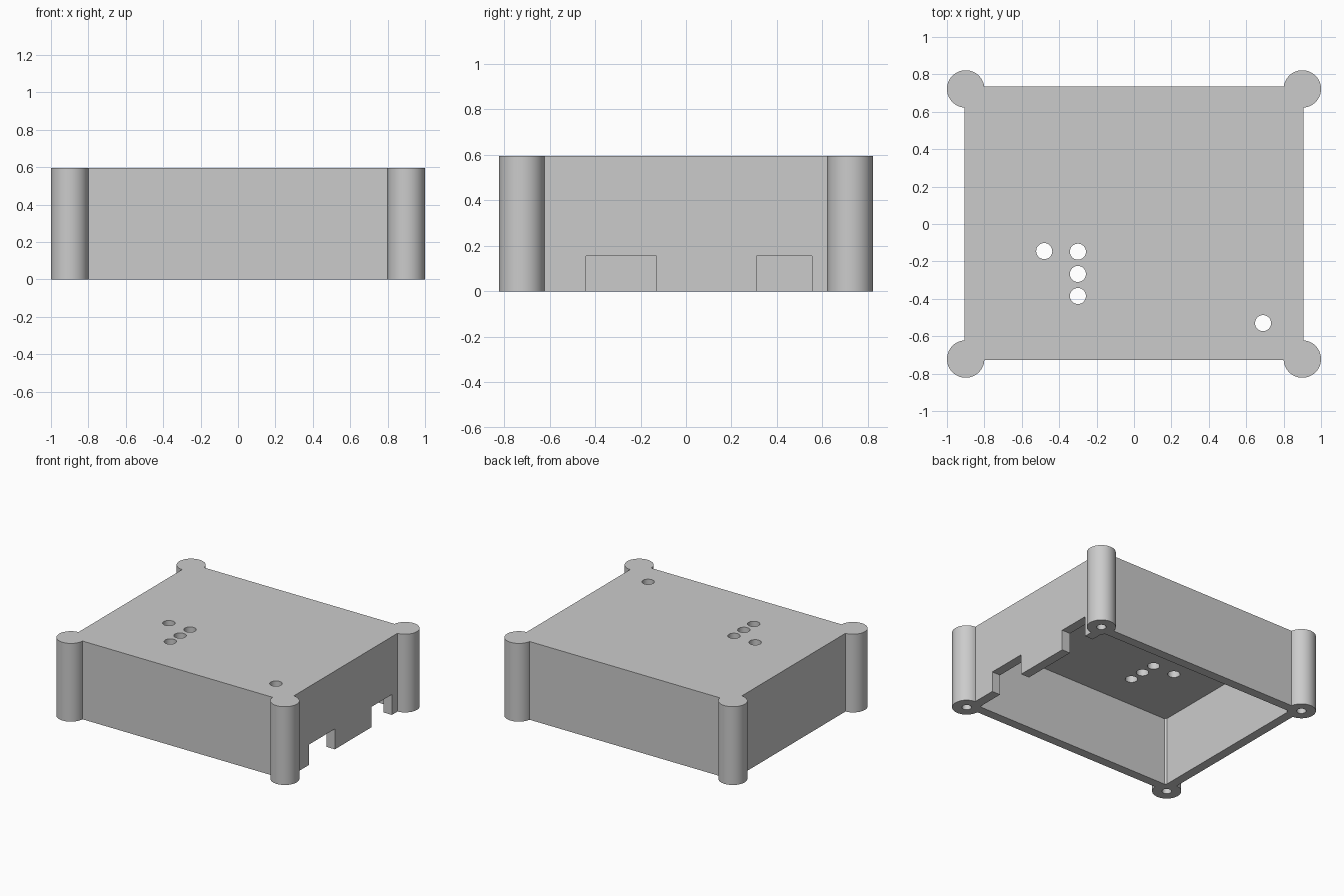
import bpy, bmesh, math

cube = bpy.data.objects.get("Cube")
if cube:
    bpy.data.objects.remove(cube, do_unlink=True)

HEIGHT = 0.595
ROOF = 0.075                      # thickness of the closed top
WALL = 0.07
BODY_X, BODY_Y, SHIFT_Y = 0.906, 0.731, 0.005
POST_X, POST_Y, POST_R = 0.9, 0.722, 0.1

grey = bpy.data.materials.new("plain grey")
grey.use_nodes = True
colour = (0.6, 0.6, 0.6, 1)
grey.diffuse_color = colour
grey.node_tree.nodes["Principled BSDF"].inputs["Base Color"].default_value = colour


def prism(name, points, z0, z1):
    """Extrude a counter-clockwise outline from z0 to z1."""
    bm = bmesh.new()
    face = bm.faces.new([bm.verts.new((x, y, z0)) for x, y in points])
    top = bmesh.ops.extrude_face_region(bm, geom=[face])["geom"]
    bmesh.ops.translate(bm, vec=(0, 0, z1 - z0),
                        verts=[v for v in top if isinstance(v, bmesh.types.BMVert)])
    bmesh.ops.recalc_face_normals(bm, faces=bm.faces)
    mesh = bpy.data.meshes.new(name)
    bm.to_mesh(mesh)
    bm.free()
    mesh.materials.append(grey)
    obj = bpy.data.objects.new(name, mesh)
    bpy.context.collection.objects.link(obj)
    return obj


def circle(x, y, r, n=32):
    return [(x + r * math.cos(i * math.tau / n), y + r * math.sin(i * math.tau / n))
            for i in range(n)]


def outline(half_x, half_y, steps):
    """Rectangle whose corners follow the round posts, outside or inside."""
    points = []
    for sx, sy in ((1, 1), (-1, 1), (-1, -1), (1, -1)):
        du = half_x - POST_X
        dv = half_y + sy * SHIFT_Y - POST_Y
        start = math.pi - math.asin(dv / POST_R)
        end = -math.acos(du / POST_R)
        if du < 0:                # the cavity only sees the inner bulge
            end += math.tau
        arc = []
        for i in range(steps + 1):
            a = start + (end - start) * i / steps
            arc.append((sx * (POST_X + POST_R * math.cos(a)),
                        sy * (POST_Y + POST_R * math.sin(a))))
        points += arc[::-1] if sx * sy > 0 else arc
    return points


# Outer block with the four corner posts
case = prism("enclosure_cover", outline(BODY_X, BODY_Y, 40), 0, HEIGHT)

# Hollow inside, open at the bottom
cutters = [prism("cavity", outline(BODY_X - WALL, BODY_Y - WALL, 6), -0.1, HEIGHT - ROOF)]

# Connector notches in the left wall
for y0, y1 in ((-0.44, -0.13), (0.31, 0.555)):
    cutters.append(prism("notch", [(0.75, y0), (1.1, y0), (1.1, y1), (0.75, y1)], -0.2, 0.155))

# Indicator holes through the top
for x, y in ((-0.48, -0.145), (-0.3, -0.148), (-0.3, -0.267), (-0.3, -0.385), (0.69, -0.53)):
    cutters.append(prism("indicator_hole", circle(x, y, 0.043), 0.4, 0.8))

# Blind screw holes in the posts
for sx in (-1, 1):
    for sy in (-1, 1):
        cutters.append(prism("screw_hole", circle(sx * POST_X, sy * POST_Y, 0.033), -0.1, 0.4))

bpy.ops.object.select_all(action='DESELECT')
bpy.context.view_layer.objects.active = case
case.select_set(True)
for cutter in cutters:
    cutter.hide_render = True
    mod = case.modifiers.new("cut", 'BOOLEAN')
    mod.operation = 'DIFFERENCE'
    mod.solver = 'EXACT'
    mod.object = cutter
    bpy.ops.object.modifier_apply(modifier=mod.name)
    bpy.data.objects.remove(cutter, do_unlink=True)

bpy.ops.object.shade_smooth_by_angle(angle=math.radians(30))
